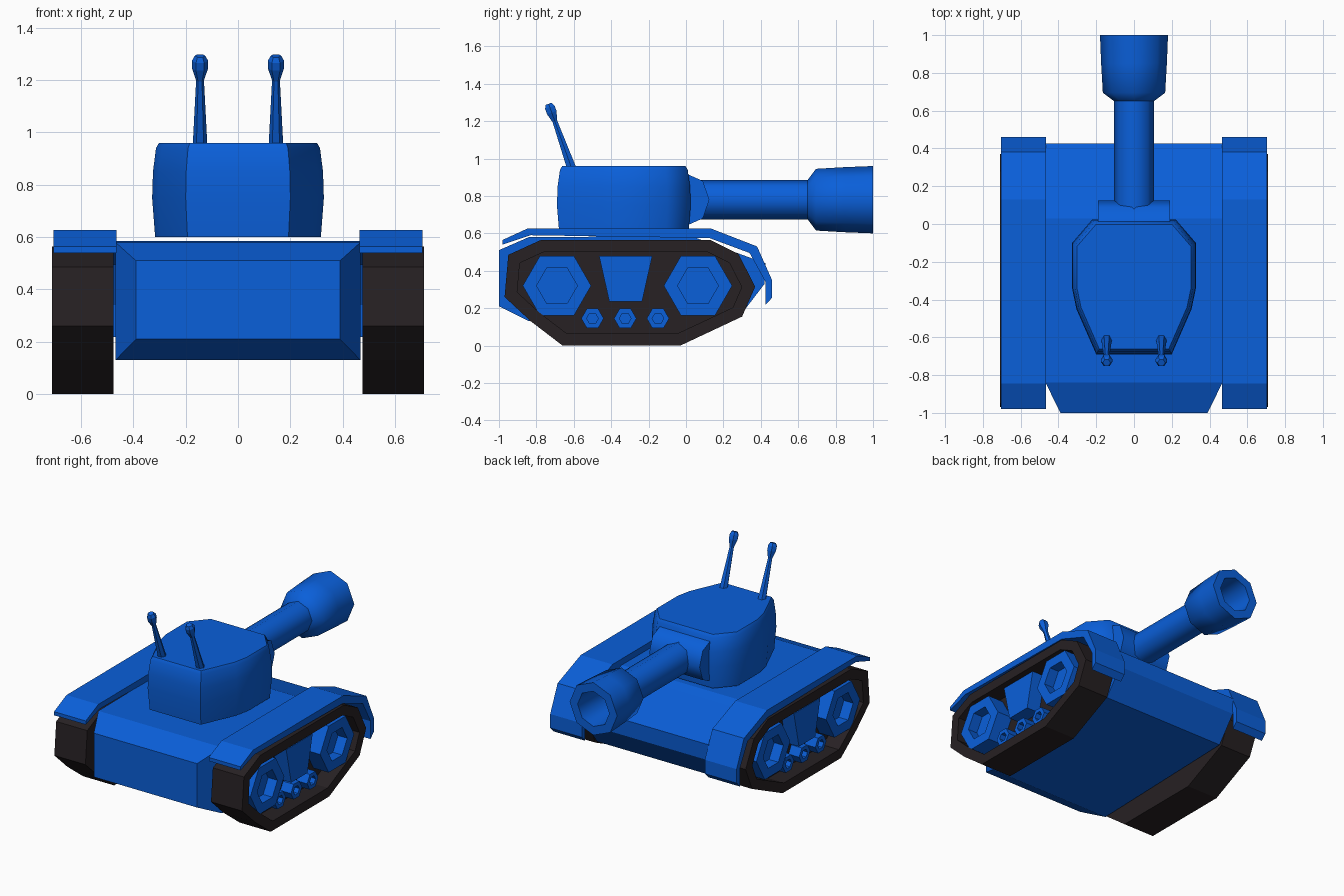
import bpy, bmesh, math
from mathutils import Vector

if "Cube" in bpy.data.objects:
    bpy.data.objects.remove(bpy.data.objects["Cube"])


def material(name, rgb):
    m = bpy.data.materials.new(name)
    m.diffuse_color = (*rgb, 1)
    m.use_nodes = True
    m.node_tree.nodes["Principled BSDF"].inputs["Base Color"].default_value = m.diffuse_color
    return m


BLUE = material("blue_paint", (0.003, 0.115, 0.70))
DARK = material("dark_rubber", (0.020, 0.015, 0.017))


def finish(bm, name, mat, mirror=False, smooth=None):
    bmesh.ops.recalc_face_normals(bm, faces=bm.faces[:])
    me = bpy.data.meshes.new(name)
    bm.to_mesh(me)
    bm.free()
    me.materials.append(mat)
    ob = bpy.data.objects.new(name, me)
    bpy.context.collection.objects.link(ob)
    if mirror:
        ob.modifiers.new("mirror", 'MIRROR')  # mirrors across x = 0
    if smooth:
        bpy.ops.object.select_all(action='DESELECT')
        ob.select_set(True)
        bpy.context.view_layer.objects.active = ob
        bpy.ops.object.shade_smooth_by_angle(angle=math.radians(smooth))
    return ob


def prism_mesh(profile, x0, x1):
    """Closed (y, z) outline swept from x0 to x1."""
    bm = bmesh.new()
    rings = [[bm.verts.new((x, y, z)) for y, z in profile] for x in (x0, x1)]
    n = len(profile)
    for i in range(n):
        j = (i + 1) % n
        bm.faces.new((rings[0][i], rings[0][j], rings[1][j], rings[1][i]))
    bm.faces.new(rings[0])
    bm.faces.new(rings[1])
    bmesh.ops.recalc_face_normals(bm, faces=bm.faces[:])
    bm.normal_update()
    return bm


def recess(bm, rim, depth):
    """Inset the outermost x face and push it inwards."""
    face = max(bm.faces, key=lambda f: f.calc_center_median().x)
    bmesh.ops.inset_region(bm, faces=[face], thickness=rim, use_even_offset=True)
    new = bmesh.ops.extrude_discrete_faces(bm, faces=[face])["faces"][0]
    for v in new.verts:
        v.co.x -= depth


def loft(rings):
    """Skin a list of equal-length rings and cap both ends."""
    bm = bmesh.new()
    vs = [[bm.verts.new(p) for p in r] for r in rings]
    n = len(vs[0])
    for a, b in zip(vs, vs[1:]):
        for i in range(n):
            j = (i + 1) % n
            bm.faces.new((a[i], a[j], b[j], b[i]))
    bm.faces.new(vs[0])
    bm.faces.new(vs[-1])
    return bm


def tube_rings(start, direction, stations, sides):
    """Rings round an axis in the yz plane; stations are (distance, radius)."""
    d = Vector(direction).normalized()
    u = Vector((1, 0, 0))
    w = d.cross(u)
    turns = [2 * math.pi * i / sides for i in range(sides)]
    return [[Vector(start) + d * t + (u * math.cos(a) + w * math.sin(a)) * r
             for a in turns] for t, r in stations]


def hexagon(y, z, r):
    return [(y + r * math.cos(k * math.pi / 3), z + r * math.sin(k * math.pi / 3))
            for k in range(6)]


# Hull with tapered front corners and sloped rear deck
bm = prism_mesh([(-1, 0.21), (-1, 0.51), (-0.84, 0.58), (0.03, 0.585), (0.095, 0.56),
                 (0.425, 0.44), (0.42, 0.33), (0.29, 0.16), (-0.84, 0.13)], -0.468, 0.468)
bmesh.ops.bisect_plane(bm, geom=bm.verts[:] + bm.edges[:] + bm.faces[:],
                       plane_co=(0, -0.84, 0), plane_no=(0, 1, 0), dist=0.001)
for v in bm.verts:
    if v.co.y < -0.95:
        v.co.x *= 0.39 / 0.468
finish(bm, "hull", BLUE)

# Track belts with recessed outer side
bm = prism_mesh([(-0.97, 0.26), (-0.83, 0.13), (-0.66, 0), (-0.03, 0), (0.30, 0.155),
                 (0.37, 0.315), (0.28, 0.49), (0.13, 0.565), (-0.775, 0.565),
                 (-0.95, 0.485)], 0.475, 0.71)
recess(bm, 0.065, 0.12)
finish(bm, "track_belt", DARK, mirror=True)

# Fenders with rear mudguard
fender = [(-0.98, 0.565), (-0.845, 0.627), (0.13, 0.627), (0.38, 0.53), (0.46, 0.35),
          (0.46, 0.255), (0.425, 0.218), (0.425, 0.34), (0.34, 0.495), (0.125, 0.575),
          (-0.83, 0.59), (-0.98, 0.54)]
finish(prism_mesh(fender, 0.465, 0.705), "fender", BLUE, mirror=True)

# Road wheels, large then small
for i, y in enumerate((-0.69, 0.064)):
    bm = prism_mesh(hexagon(y, 0.32, 0.183), 0.57, 0.705)
    recess(bm, 0.064, 0.07)
    finish(bm, f"large_wheel_{i + 1}", BLUE, mirror=True)
for i, y in enumerate((-0.50, -0.325, -0.15)):
    bm = prism_mesh(hexagon(y, 0.145, 0.06), 0.57, 0.67)
    recess(bm, 0.025, 0.04)
    finish(bm, f"small_wheel_{i + 1}", BLUE, mirror=True)

# Wedge plate between the wheels
finish(prism_mesh([(-0.465, 0.48), (-0.18, 0.48), (-0.235, 0.235), (-0.41, 0.235)],
                  0.57, 0.69), "side_plate", BLUE, mirror=True)

# Turret
half = [(0.20, -0.69), (0.305, -0.45), (0.328, -0.34), (0.328, -0.10), (0.22, 0.025)]
outline = half + [(-x, y) for x, y in reversed(half)]
rings = [[(x * s, -0.33 + (y + 0.33) * s, z) for x, y in outline]
         for z, s in ((0.60, 0.965), (0.75, 1), (0.85, 0.99),
                      (0.94, 0.955), (0.96, 0.92))]
finish(loft(rings), "turret", BLUE, smooth=50)

# Gun mantlet
finish(prism_mesh([(-0.06, 0.92), (0, 0.92), (0.09, 0.88), (0.125, 0.78), (0.09, 0.68),
                   (0, 0.64), (-0.06, 0.64)], -0.19, 0.19), "mantlet", BLUE, smooth=50)

# Barrel with hollow flared muzzle
stations = [(0, 0.105), (0.60, 0.105), (0.645, 0.165), (0.80, 0.174), (0.95, 0.18),
            (0.95, 0.12), (0.70, 0.11)]
finish(loft(tube_rings((0, 0.05, 0.78), (0, 1, 0), stations, 8)), "barrel", BLUE, smooth=50)

# Antennas leaning forward
rings = tube_rings((0.145, -0.605, 0.93), (0, -0.125, 0.35),
                   [(0, 0.029), (0.285, 0.015), (0.335, 0.031), (0.365, 0.031),
                    (0.385, 0.02)], 6)
finish(loft(rings), "antenna", BLUE, mirror=True)
